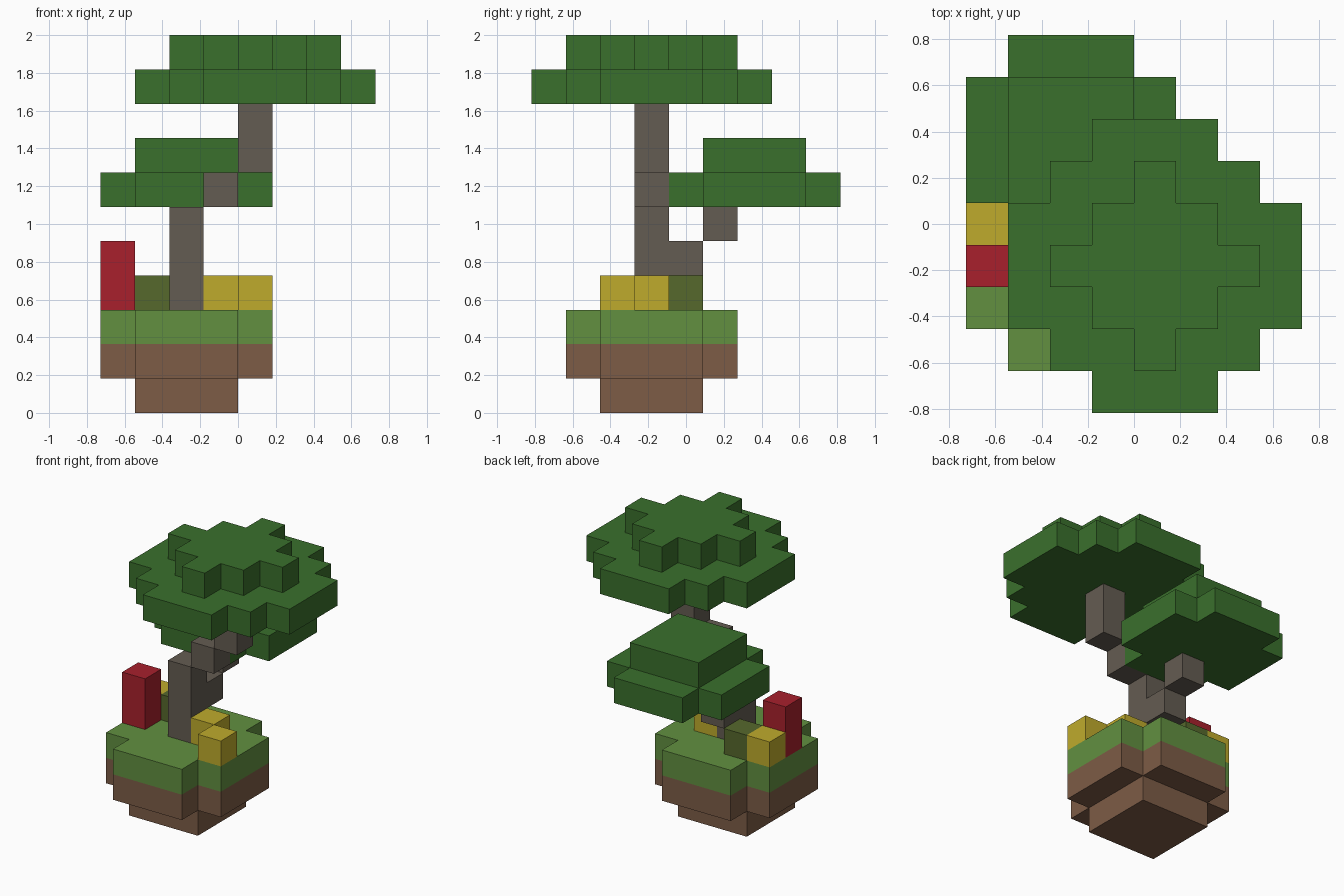
import bpy
import bmesh
from mathutils import Vector

cube = bpy.data.objects.get("Cube")
if cube:
    bpy.data.objects.remove(cube, do_unlink=True)

UNIT = 2 / 11                     # edge of one block
ORIGIN = Vector((-4, -4.5, 0))    # grid corner, in blocks


def make_material(name, hex_colour):
    channels = [int(hex_colour[i:i + 2], 16) / 255 for i in (0, 2, 4)]
    linear = [c / 12.92 if c <= 0.04045 else ((c + 0.055) / 1.055) ** 2.4 for c in channels]
    mat = bpy.data.materials.new(name)
    mat.use_nodes = True
    mat.diffuse_color = (*linear, 1)
    bsdf = mat.node_tree.nodes["Principled BSDF"]
    bsdf.inputs["Base Color"].default_value = (*linear, 1)
    bsdf.inputs["Roughness"].default_value = 0.9
    return mat


leaf = make_material("leaf green", "3A702C")
grass = make_material("grass green", "629040")
soil = make_material("soil brown", "7D5C46")
bark = make_material("bark grey", "645C52")
red = make_material("flower red", "A8202C")
yellow = make_material("flower yellow", "BFAB2C")
olive = make_material("shrub olive", "56682C")


def add_slab(bm, widths, cx, cy, bottom, height):
    """Slab of blocks: one row per width, centred on grid cell (cx, cy)."""
    faces = []
    for row, width in enumerate(widths):
        y = cy + row - len(widths) // 2
        for x in range(cx - width // 2, cx + width // 2 + 1):
            corners = ((x, y), (x + 1, y), (x + 1, y + 1), (x, y + 1))
            faces.append(bm.faces.new([
                bm.verts.new((Vector((a, b, bottom)) + ORIGIN) * UNIT) for a, b in corners]))
    verts = list({v for f in faces for v in f.verts})
    bmesh.ops.remove_doubles(bm, verts=verts, dist=0.001)
    base = [f for f in faces if f.is_valid]
    top = bmesh.ops.extrude_face_region(bm, geom=base, use_keep_orig=True)["geom"]
    bmesh.ops.translate(bm, verts=[g for g in top if isinstance(g, bmesh.types.BMVert)],
                        vec=(0, 0, height * UNIT))


def make_part(name, material, *slabs):
    bm = bmesh.new()
    for slab in slabs:
        add_slab(bm, *slab)
    bmesh.ops.recalc_face_normals(bm, faces=bm.faces)
    # Merge the block faces into large flat ones
    bmesh.ops.dissolve_limit(bm, angle_limit=0.01, verts=bm.verts, edges=bm.edges)
    mesh = bpy.data.meshes.new(name)
    bm.to_mesh(mesh)
    bm.free()
    mesh.materials.append(material)
    obj = bpy.data.objects.new(name, mesh)
    bpy.context.collection.objects.link(obj)


BLOCK = (1,)
SQUARE = (3, 3, 3)
ROUND = (3, 5, 5, 5, 3)
WIDE = (3, 5, 7, 7, 7, 5, 3)
DIAMOND = (1, 3, 5, 3, 1)

# Floating island
make_part("island_soil", soil, (SQUARE, 2, 3, 0, 1), (ROUND, 2, 3, 1, 1))
make_part("island_grass", grass, (ROUND, 2, 3, 2, 1))

# Stepped trunk and its rear branch
make_part("trunk", bark, (BLOCK, 2, 3, 3, 3), (BLOCK, 3, 3, 6, 1), (BLOCK, 4, 3, 7, 2))
make_part("branch", bark, (BLOCK, 2, 4, 4, 1), (BLOCK, 2, 5, 5, 1))

# Leaf canopies
make_part("upper_canopy", leaf, (WIDE, 4, 3, 9, 1), (DIAMOND, 4, 3, 10, 1))
make_part("lower_canopy", leaf, (ROUND, 2, 6, 6, 1), (SQUARE, 2, 6, 7, 1))

# Plants on the grass
make_part("red_flower", red, (BLOCK, 0, 3, 3, 2))
make_part("shrub", olive, (BLOCK, 1, 4, 3, 1))
for number, (x, y) in enumerate(((0, 4), (3, 3), (4, 2)), 1):
    make_part(f"yellow_flower_{number}", yellow, (BLOCK, x, y, 3, 1))
